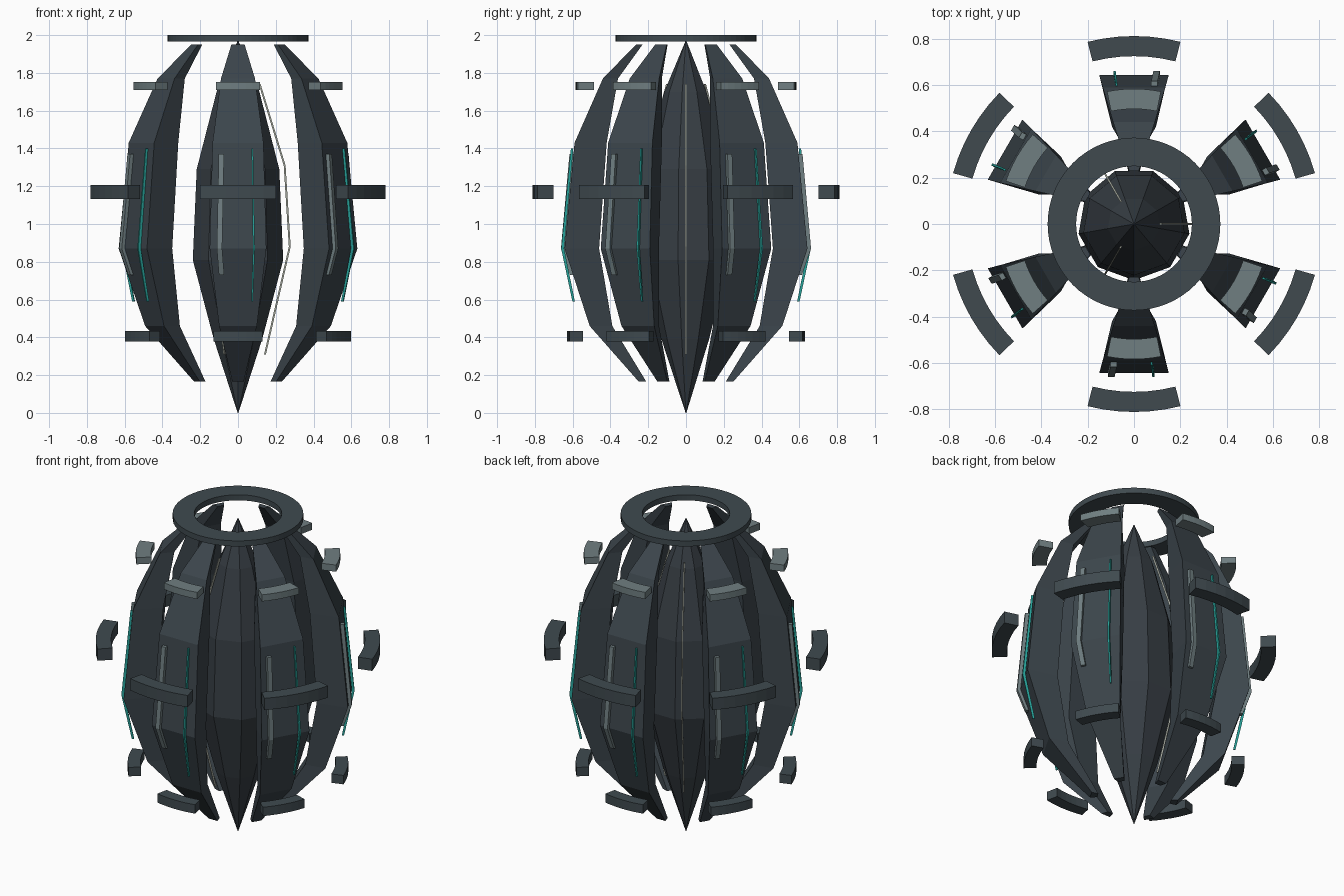
import bpy, bmesh
from math import sin, cos, radians, pi
from mathutils import Vector

if "Cube" in bpy.data.objects:
    bpy.data.objects.remove(bpy.data.objects["Cube"])


def mat(name, rgb):
    m = bpy.data.materials.new(name)
    m.diffuse_color = (*rgb, 1)
    m.use_nodes = True
    m.node_tree.nodes["Principled BSDF"].inputs["Base Color"].default_value = m.diffuse_color
    return m


SHELL = mat("shell_slate", (0.045, 0.06, 0.072))
DARK = mat("core_slate", (0.038, 0.048, 0.058))
BAND = mat("band_slate", (0.05, 0.068, 0.078))
STEEL = mat("steel", (0.16, 0.21, 0.22))
TEAL = mat("teal_glow", (0.02, 0.36, 0.32))
PALE = mat("pale_spine", (0.36, 0.38, 0.33))


def polar(r, t, z, a):
    """Point at radius r and sideways offset t, in the sector facing angle a."""
    return Vector((r * cos(a) - t * sin(a), r * sin(a) + t * cos(a), z))


def loft(name, rings, material, closed=False):
    """Skin a list of equal-length vertex rings."""
    bm = bmesh.new()
    rows = [[bm.verts.new(p) for p in ring] for ring in rings]
    n = len(rows[0])
    pairs = list(zip(rows, rows[1:])) + ([(rows[-1], rows[0])] if closed else [])
    for a, b in pairs:
        for i in range(n):
            j = (i + 1) % n
            bm.faces.new((a[i], a[j], b[j], b[i]))
    if not closed:
        bm.faces.new(rows[0])
        bm.faces.new(rows[-1])
    bmesh.ops.remove_doubles(bm, verts=bm.verts, dist=1e-5)
    bmesh.ops.recalc_face_normals(bm, faces=bm.faces)
    me = bpy.data.meshes.new(name)
    bm.to_mesh(me)
    bm.free()
    me.materials.append(material)
    ob = bpy.data.objects.new(name, me)
    bpy.context.collection.objects.link(ob)
    return ob


def bar(name, path, a, half_w, half_d, material):
    """Rectangular strip along (r, t, z) points, with a size scale per point."""
    rings = [[polar(r + d * half_d * s, t + w * half_w * s, z, a)
              for w, d in ((-1, -1), (1, -1), (1, 1), (-1, 1))]
             for r, t, z, s in path]
    return loft(name, rings, material)


def arc_block(name, r0, r1, z0, z1, a, half, material, steps=6):
    rings = []
    for i in range(steps + 1):
        b = a + radians(half) * (2 * i / steps - 1)
        rings.append([polar(r, 0, z, b) for r, z in
                      ((r0, z0), (r1, z0), (r1, z1), (r0, z1))])
    return loft(name, rings, material)


# Nine-sided faceted core spindle
core = [(0.002, 0), (0.13, 0.39), (0.243, 0.81), (0.222, 1.29), (0.115, 1.70), (0.002, 1.97)]
loft("core", [[polar(r, 0, z, -pi / 2 + k * 2 * pi / 9) for k in range(9)]
              for r, z in core], DARK)

# Thin pale spines standing off the core
spine = [(0.143, 0, 0.31, 1), (0.274, 0, 0.88, 1), (0.247, 0, 1.31, 1), (0.115, 0, 1.74, 1)]
for k in range(3):
    bar(f"core_spine_{k + 1}", spine, k * 2 * pi / 3, 0.004, 0.005, PALE)

# Shell petal stations: z, outer radius, outer half width, inner radius, inner half width
petal = [(0.165, 0.25, 0.03, 0.21, 0.02), (0.46, 0.51, 0.10, 0.39, 0.06),
         (0.87, 0.643, 0.15, 0.46, 0.10), (1.43, 0.59, 0.135, 0.42, 0.095),
         (1.77, 0.44, 0.09, 0.36, 0.06), (1.95, 0.265, 0.035, 0.23, 0.02)]
teal = [(0.595, 0.075, 0.59, 0.8), (0.653, 0.084, 0.87, 1), (0.603, 0.076, 1.40, 0.8)]
grey = [(0.60, -0.087, 0.73, 1), (0.648, -0.098, 0.87, 1), (0.603, -0.088, 1.37, 1)]

for k in range(6):
    a = radians(30 + 60 * k)
    n = k + 1
    loft(f"shell_petal_{n}", [[polar(ri, -wi, z, a), polar(ro, -wo, z, a),
                               polar(ro, wo, z, a), polar(ri, wi, z, a)]
                              for z, ro, wo, ri, wi in petal], SHELL)
    # Strips on the petal face
    bar(f"glow_strip_{n}", teal, a, 0.005, 0.008, TEAL)
    bar(f"steel_strip_{n}", grey, a, 0.014, 0.014, STEEL)
    # Floating curved band segments
    arc_block(f"lower_band_{n}", 0.557, 0.63, 0.378, 0.434, a, 12, BAND)
    arc_block(f"middle_band_{n}", 0.725, 0.812, 1.132, 1.206, a, 14.3, BAND)
    arc_block(f"upper_band_{n}", 0.497, 0.584, 1.709, 1.751, a, 11.5, STEEL)

# Crown ring
loft("crown_ring", [[polar(r, 0, z, i * 2 * pi / 64) for r, z in
                     ((0.25, 1.965), (0.373, 1.965), (0.373, 2.0), (0.25, 2.0))]
                    for i in range(64)], BAND, closed=True)
